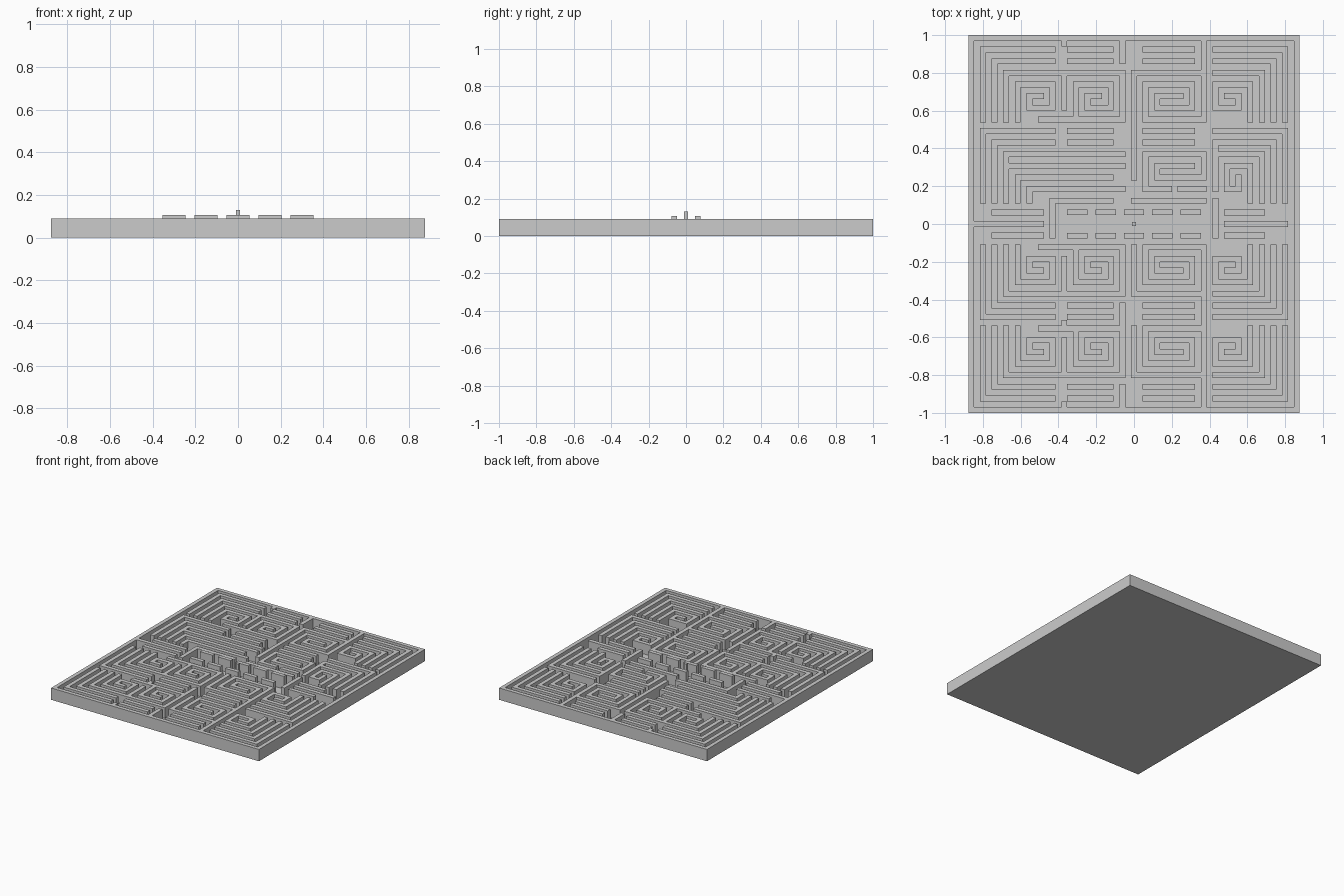
import bpy, bmesh

if "Cube" in bpy.data.objects:
    bpy.data.objects.remove(bpy.data.objects["Cube"])

C = 2 / 65            # one raster cell: wall width and corridor width alike
NX, NY = 57, 65
FLOOR, TOP = 0.01, 0.09
solid = set()


def wall(row, *pts):
    """Fill an axis-aligned wall path in maze steps; row maps band rows to plate rows."""
    pts = [(round(2 * i), round(2 * row(j))) for i, j in pts]
    for (a, b), (c, d) in zip(pts, pts[1:]):
        for x in range(min(a, c), max(a, c) + 1):
            for y in range(min(b, d), max(b, d) + 1):
                solid.add((x, y))


def across(row, j, a, b):
    wall(row, (a, j), (b, j))


def down(row, i, a, b):
    wall(row, (i, a), (i, b))


def spiral(row, i, j, w, h, side=1):
    """Square spiral winding inwards, its lengths shrinking by one per half turn."""
    pts, turn = [(i, j + h)], 0
    i, j = pts[0]
    dirs = ((0, -1), (side, 0), (0, 1), (-side, 0))
    while True:
        n = (w if turn % 2 else h) - turn // 2
        if n <= 0:
            break
        dx, dy = dirs[turn % 4]
        i, j = i + dx * n, j + dy * n
        pts.append((i, j))
        turn += 1
    wall(row, *pts)


def frame(row):
    """Nested corner brackets with short bars between them."""
    for k in (1, 2, 3):
        end = 13 if k == 3 else 7
        wall(row, (k, 7), (k, k), (end, k))
        wall(row, (28 - k, 7), (28 - k, k), (21, k))
        across(row, k, 15, 19)
        across(row, k, 8.5, 12)


def rooms(row):
    """Spirals and dividers inside a band."""
    spiral(row, 4, 4, 3, 3)
    spiral(row, 9, 4, 3, 3)
    spiral(row, 24, 4, 3, 3, -1)
    spiral(row, 15, 4, 4, 3)
    across(row, 7, 6, 13)
    across(row, 7, 15, 20)
    across(row, 3, 14, 20)
    for i in (13, 14, 20):
        down(row, i, 3, 7)
    down(row, 8, 3, 6)
    down(row, 8, 0, 0.5)
    down(row, 13, 0.5, 2)
    down(row, 20, 0.5, 3)


# Three spiral bands: top, its mirror at the bottom, and that again one band up
for row in (lambda j: j, lambda j: 32 - j, lambda j: 25 - j):
    frame(row)
    rooms(row)

# Upper middle band: same frame, stepped walls on the left
upper = lambda j: j + 7
frame(upper)
for s in range(3):
    wall(upper, (3 + s, 7), (3 + s, 4 + s), (8, 4 + s))
    across(upper, 4 + s, 8, 13 - s % 2)
spiral(upper, 15, 3, 5, 3)
spiral(upper, 24, 4, 2, 3, -1)
down(upper, 14, 0, 5)
down(upper, 21, 2, 6)

# Walls round the open court, side entrances, outer rim
plain = lambda j: j
for i in (7, 21):
    down(plain, i, 14, 17)
for a in (8, 11, 15, 18):
    across(plain, 13, a, a + 2)
across(plain, 14, 7, 12)
across(plain, 14, 14, 20)
for j in (15, 16, 17):
    across(plain, j, abs(j - 16) * 2, 6)
    across(plain, j, 22, 27 - abs(j - 16) * 2)
for i in (0, 28):
    down(plain, i, 0, 32)
for j in (0, 32):
    across(plain, j, 0, 28)

# Plate and labyrinth walls as one closed shell
bm = bmesh.new()


def quad(*pts):
    bm.faces.new([bm.verts.new(((x - NX / 2) * C, (NY / 2 - y) * C, z)) for x, y, z in pts])


def height(x, y):
    if not (0 <= x < NX and 0 <= y < NY):
        return 0
    return TOP if (x, y) in solid else FLOOR


for x in range(NX):
    for y in range(NY):
        h = height(x, y)
        ring = [(x, y), (x, y + 1), (x + 1, y + 1), (x + 1, y)]
        quad(*[(*p, h) for p in ring])
        quad(*[(*p, 0) for p in reversed(ring)])
        for k, (dx, dy) in enumerate(((-1, 0), (0, 1), (1, 0), (0, -1))):
            n = height(x + dx, y + dy)
            if n < h:
                p, q = ring[k], ring[(k + 1) % 4]
                quad((*p, n), (*q, n), (*q, h), (*p, h))
bmesh.ops.remove_doubles(bm, verts=bm.verts, dist=1e-5)
bmesh.ops.dissolve_limit(bm, angle_limit=0.02, verts=bm.verts, edges=bm.edges)
mesh = bpy.data.meshes.new("maze_plate")
bm.to_mesh(mesh)
bm.free()
bpy.context.collection.objects.link(bpy.data.objects.new("maze_plate", mesh))


def block(name, x, y, sx, sy, top):
    bpy.ops.mesh.primitive_cube_add(size=1, location=(x, y, (FLOOR + top) / 2))
    o = bpy.context.object
    o.name = name
    o.scale = (sx, sy, top - FLOOR)


# Raised slabs in the court and the middle post
for y in (-0.0625, 0.0625):
    for k in range(-2, 3):
        block("court_slab", 0.15 * k, y, 0.107, 0.03, 0.107)
block("centre_post", 0, 0, 0.02, 0.02, 0.13)
